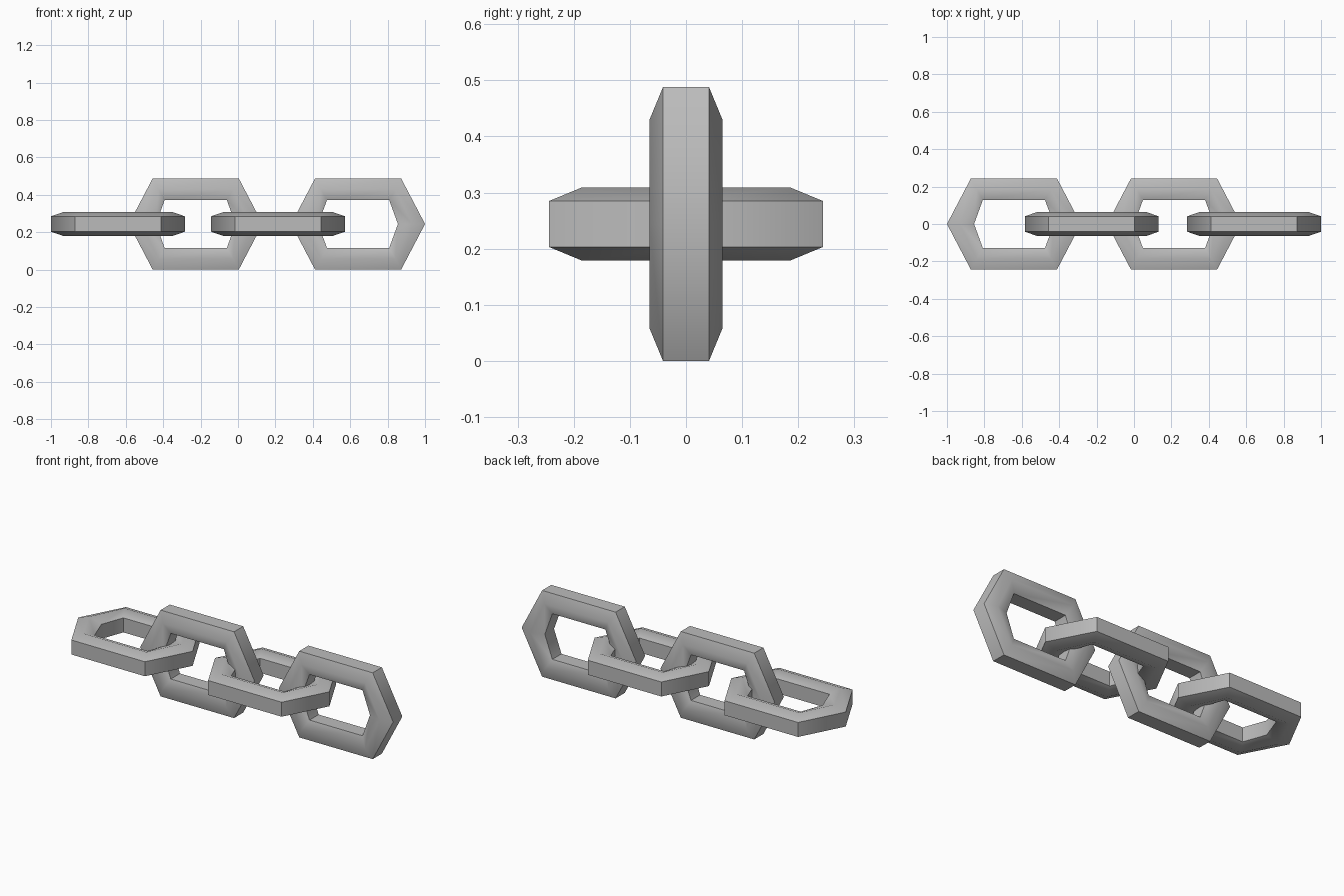
import bpy, bmesh, math
from mathutils import Matrix

cube = bpy.data.objects.get("Cube")
if cube:
    bpy.data.objects.remove(cube)

steel = bpy.data.materials.new("grey_steel")
steel.use_nodes = True
steel.diffuse_color = (0.5, 0.5, 0.5, 1)
steel.node_tree.nodes["Principled BSDF"].inputs["Base Color"].default_value = (0.5, 0.5, 0.5, 1)

# Hexagonal outlines: corner x, corner y, tip x
OUTER = (0.23, 0.244, 0.358)
MIDDLE = (0.199, 0.186, 0.289)
INNER = (0.166, 0.129, 0.213)

# Cross-section, going round the bar: outline and height
SECTION = [(OUTER, -0.041), (OUTER, 0.041), (MIDDLE, 0.065),
           (INNER, 0.041), (INNER, -0.041), (MIDDLE, -0.065)]


def outline(corner_x, corner_y, tip_x):
    return [(tip_x, 0), (corner_x, corner_y), (-corner_x, corner_y),
            (-tip_x, 0), (-corner_x, -corner_y), (corner_x, -corner_y)]


def make_link(name, x, upright):
    bm = bmesh.new()
    loops = [[bm.verts.new((px, py, h)) for px, py in outline(*shape)]
             for shape, h in SECTION]
    for i, loop in enumerate(loops):
        following = loops[(i + 1) % len(loops)]
        for j in range(len(loop)):
            k = (j + 1) % len(loop)
            bm.faces.new((loop[j], loop[k], following[k], following[j]))
    bmesh.ops.recalc_face_normals(bm, faces=bm.faces)
    turn = Matrix.Rotation(math.pi / 2 if upright else 0, 4, 'X')
    bm.transform(Matrix.Translation((x, 0, OUTER[1])) @ turn)
    mesh = bpy.data.meshes.new(name)
    bm.to_mesh(mesh)
    bm.free()
    mesh.materials.append(steel)
    link = bpy.data.objects.new(name, mesh)
    bpy.context.collection.objects.link(link)
    bpy.ops.object.select_all(action='DESELECT')
    link.select_set(True)
    bpy.context.view_layer.objects.active = link
    bpy.ops.object.shade_smooth_by_angle(angle=math.radians(60))


# Alternating flat and upright links
for n, x in enumerate((-0.642, -0.226, 0.214, 0.642)):
    make_link(f"chain_link_{n + 1}", x, n % 2 == 1)
